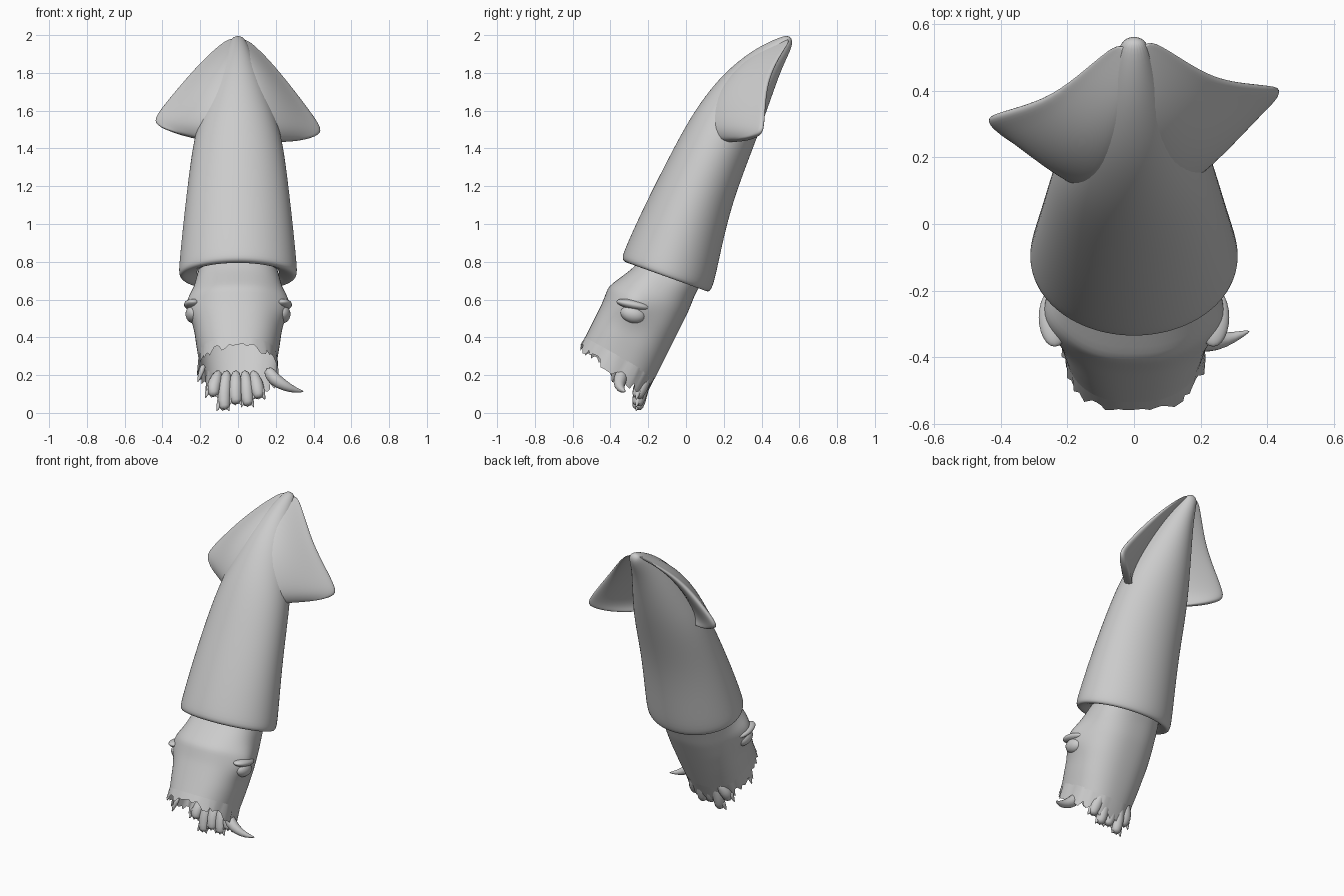
import bpy, math, random
from mathutils import Vector

if "Cube" in bpy.data.objects:
    bpy.data.objects.remove(bpy.data.objects["Cube"])

random.seed(4)


def make(name, verts, faces, levels=2):
    me = bpy.data.meshes.new(name)
    me.from_pydata([tuple(v) for v in verts], [], faces)
    ob = bpy.data.objects.new(name, me)
    bpy.context.collection.objects.link(ob)
    for p in me.polygons:
        p.use_smooth = True
    if levels:
        m = ob.modifiers.new("smooth", 'SUBSURF')
        m.levels = m.render_levels = levels
    return ob


def ring(f, b, w, n, power=2.0):
    # Tilted oval through a front point and a back point in the yz plane
    f, b = Vector((0, *f)), Vector((0, *b))
    c, d = (f + b) / 2, (f - b) / 2
    pts = []
    for i in range(n):
        a = 2 * math.pi * i / n
        s, k = math.sin(a), math.cos(a)
        s = math.copysign(abs(s) ** (2 / power), s)
        k = math.copysign(abs(k) ** (2 / power), k)
        pts.append(c + d * k + Vector((w * s, 0, 0)))
    return pts


def loft(name, rings, start=False, end=False, levels=2):
    n = len(rings[0])
    verts = [p for r in rings for p in r]
    faces = [(j * n + i, j * n + (i + 1) % n, (j + 1) * n + (i + 1) % n, (j + 1) * n + i)
             for j in range(len(rings) - 1) for i in range(n)]
    if start:
        faces.append(tuple(reversed(range(n))))
    if end:
        faces.append(tuple(range(len(verts) - n, len(verts))))
    return make(name, verts, faces, levels)


# Mantle, with a turned-in rim at the bottom
mantle = [((-.26, .80), (.07, .69), .22), ((-.31, .79), (.10, .645), .285),
          ((-.345, .81), (.13, .635), .317), ((-.33, .86), (.155, .70), .315),
          ((-.24, 1.06), (.195, .90), .295), ((-.13, 1.28), (.25, 1.12), .27),
          ((0, 1.53), (.34, 1.36), .238), ((.10, 1.68), (.405, 1.53), .19),
          ((.21, 1.81), (.46, 1.69), .14), ((.35, 1.92), (.51, 1.83), .085),
          ((.47, 1.98), (.555, 1.92), .05), ((.55, 2.005), (.565, 1.965), .03)]
loft("mantle", [ring(*r, 24) for r in mantle], end=True)

# Swept-back fins: root point to edge point at each station, blending off the mantle front
fin = [((0, .52, 1.985), (.05, .555, 1.98)), ((.03, .355, 1.917), (.15, .485, 1.89)),
       ((.05, .222, 1.805), (.255, .42, 1.77)), ((.08, .122, 1.67), (.36, .405, 1.635)),
       ((.11, .07, 1.53), (.445, .40, 1.52)), ((.14, .10, 1.47), (.445, .385, 1.475)),
       ((.16, .135, 1.44), (.35, .295, 1.45))]
bump = (0, .006, .022, .028, .02, .01, 0)
for side, name in ((1, "right_fin"), (-1, "left_fin")):
    rings = []
    for (r, e), h in zip(fin, bump):
        r, e = Vector(r), Vector(e)
        if side < 0:
            k = e.x / .43
            e += Vector((0, -.085 * k, .05 * k))
        t = Vector((-.3, .8, -.3)) * min(.055, e.x * .2)
        o = Vector((.6, -.65, .45)) * h
        sec = [r, r.lerp(e, .3) + o, r.lerp(e, .6) + o * .7, r.lerp(e, .88), e, e + t * .5,
               r.lerp(e, .85) + t, r.lerp(e, .5) + t * 1.2, r + t]
        rings.append([Vector((p.x * side, p.y, p.z)) for p in sec])
    loft(name, rings, start=True, end=True)

# Head, open and hollow at the lower end, swollen around the eyes
head = [((-.20, .85), (.10, .72), .20), ((-.29, .76), (.05, .63), .225),
        ((-.41, .67), (.01, .53), .237), ((-.445, .58), (-.045, .42), .236),
        ((-.50, .47), (-.11, .29), .224), ((-.54, .39), (-.165, .18), .208)]
rings = []
for r0, r1 in zip(head, head[1:] + [None]):
    a = ring(*r0, 40, 2.4)
    rings.append(a)
    if r1:
        b = ring(*r1, 40, 2.4)
        rings += [[p.lerp(q, f) for p, q in zip(a, b)] for f in (.33, .67)]
for p in [p for r in rings for p in r]:
    s = 1 if p.x > 0 else -1
    d = p - Vector((s * .23, -.28, .575))
    p.x += s * .042 * math.exp(-(d.x ** 2 + d.y ** 2 * .7 + d.z ** 2) / .0075)
loft("head", rings, start=True, levels=1)

# Torn lower edge of the head
n = 72
top = ring((-.535, .40), (-.16, .195), .209, n, 2.4)
low = ring((-.56, .355), (-.215, .095), .206, n, 2.4)
for p in low:
    p += Vector((p.x * .06, -.01, -.03)) * random.uniform(-.6, 1)
loft("torn_edge", [top, low], levels=0)


def tentacle(name, pts, radii):
    rings = []
    pts = [Vector(p) for p in pts]
    for i, (p, r) in enumerate(zip(pts, radii)):
        d = (pts[min(i + 1, len(pts) - 1)] - pts[max(i - 1, 0)]).normalized()
        u = d.cross(Vector((0, 1, .01))).normalized()
        v = d.cross(u)
        rings.append([p + (u * math.cos(a) + v * math.sin(a)) * r
                      for a in [math.tau * k / 8 for k in range(8)]])
    loft(name, rings, start=True, end=True, levels=1)


# Short arm stubs along the back of the opening
for i, x in enumerate((-.14, -.08, -.015, .05, .11)):
    drop = (.09, .02, .05, .04, .08)[i]
    tentacle(f"arm_stub_{i + 1}", [(x * .7, -.19, .23), (x * .9, -.232, .15), (x * .95, -.25, drop + .03),
                                   (x * .95 + .01, -.262, drop - .005)], (.02, .044, .038, .028))
    for j in (-1, 0, 1):
        tentacle(f"arm_shred_{i + 1}_{j + 2}", [(x + .012 * j, -.245, drop + .06),
                                                (x + .022 * j, -.258, drop + .015),
                                                (x + .034 * j, -.265, drop - .012)], (.02, .014, .002))

# Splayed side tentacle
tentacle("side_tentacle", [(.15, -.33, .24), (.19, -.35, .175), (.25, -.355, .142), (.30, -.34, .12),
                           (.35, -.32, .113)], (.03, .042, .03, .018, .003))
# Torn shreds at the left side
tentacle("left_shred", [(-.18, -.37, .26), (-.20, -.385, .20), (-.215, -.39, .16)], (.02, .014, .003))


def ball(name, loc, scale, rot):
    bpy.ops.mesh.primitive_uv_sphere_add(segments=24, ring_count=14, location=loc, rotation=rot)
    ob = bpy.context.object
    ob.name, ob.scale = name, scale
    bpy.ops.object.shade_smooth()


# Eyes tucked under brows
for s, side in ((1, "right"), (-1, "left")):
    ball(side + "_eye", (s * .232, -.28, .523), (.046, .068, .048), (-.25, 0, 0))
    ball(side + "_brow", (s * .238, -.28, .573), (.048, .09, .026), (-.2, 0, 0))
